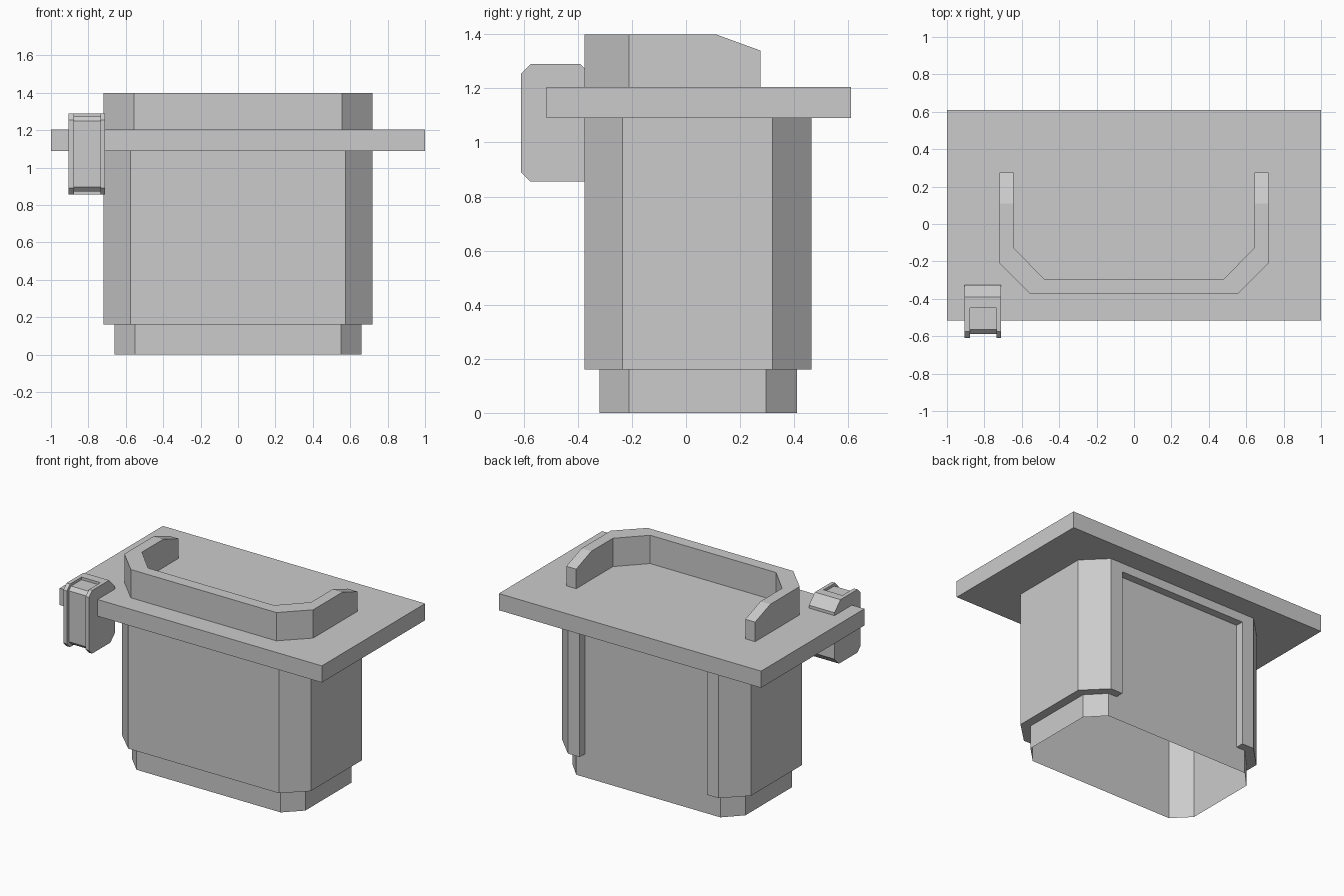
import bpy, bmesh

if "Cube" in bpy.data.objects:
    bpy.data.objects.remove(bpy.data.objects["Cube"])


def prism(name, pts, lo, hi, axis='z', caps=True):
    """Extrude a 2D outline from lo to hi along z (points x,y) or x (points y,z)."""
    def place(p, h):
        return (p[0], p[1], h) if axis == 'z' else (h, p[0], p[1])
    bm = bmesh.new()
    a = [bm.verts.new(place(p, lo)) for p in pts]
    b = [bm.verts.new(place(p, hi)) for p in pts]
    n = len(pts)
    for i in range(n):
        j = (i + 1) % n
        bm.faces.new((a[i], a[j], b[j], b[i]))
    if caps:
        bm.faces.new(a[::-1])
        bm.faces.new(b)
    # outline direction decides which way the walls face
    area = sum(pts[i][0] * pts[(i + 1) % n][1] - pts[(i + 1) % n][0] * pts[i][1] for i in range(n))
    if area < 0:
        bmesh.ops.reverse_faces(bm, faces=bm.faces[:])
    me = bpy.data.meshes.new(name)
    bm.to_mesh(me)
    bm.free()
    ob = bpy.data.objects.new(name, me)
    bpy.context.collection.objects.link(ob)
    return ob


def box(name, x0, x1, y0, y1, z0, z1):
    return prism(name, [(x0, y0), (x1, y0), (x1, y1), (x0, y1)], z0, z1)


def mirrored(half):
    """Chain of right-side points followed by its mirror image."""
    return half + [(-x, y) for x, y in reversed(half)]


# inner core, open at the bottom, also forms the plinth and back panel
core = [(0.55, 0.41), (0.66, 0.295), (0.66, -0.21), (0.55, -0.32)]
prism("plinth_core", mirrored(core), 0, 1.09, caps=False)

# outer cladding wrapped around the core, open at the back
outer = [(0.485, 0.465), (0.575, 0.465), (0.72, 0.32), (0.72, -0.235), (0.575, -0.375)]
inner = mirrored([(0.485, 0.41)] + core)
prism("body_cladding", mirrored(outer) + inner[::-1], 0.16, 1.09)
box("back_top_rail", -0.485, 0.485, 0.41, 0.465, 1.03, 1.09)

# counter slab
box("counter_top", -1, 1, -0.515, 0.61, 1.09, 1.205)

# raised rim on the counter, arm ends slope down
rim_out = [(0.72, 0.11), (0.72, -0.21), (0.555, -0.375)]
rim_in = mirrored([(0.645, 0.11), (0.645, -0.125), (0.48, -0.295)])
prism("counter_rim", mirrored(rim_out) + rim_in[::-1], 1.205, 1.4)
arm = [(0.11, 1.205), (0.275, 1.205), (0.275, 1.34), (0.11, 1.4)]
for side, x0, x1 in (("left", -0.72, -0.645), ("right", 0.645, 0.72)):
    prism("rim_arm_" + side, arm, x0, x1, axis='x')

# clip-on unit at the front left edge: two side rails and a recessed middle
back = [(-0.325, 0.905), (-0.325, 1.225), (-0.39, 1.29)]
rail = back + [(-0.575, 1.29), (-0.61, 1.255), (-0.61, 0.89), (-0.575, 0.855), (-0.375, 0.855)]
middle = back + [(-0.45, 1.29), (-0.45, 1.272), (-0.565, 1.272), (-0.588, 1.248),
                 (-0.588, 0.897), (-0.565, 0.873), (-0.45, 0.873), (-0.45, 0.855), (-0.375, 0.855)]
prism("clip_rail_left", rail, -0.905, -0.878, axis='x')
prism("clip_middle", middle, -0.878, -0.735, axis='x')
prism("clip_rail_right", rail, -0.735, -0.71, axis='x')
